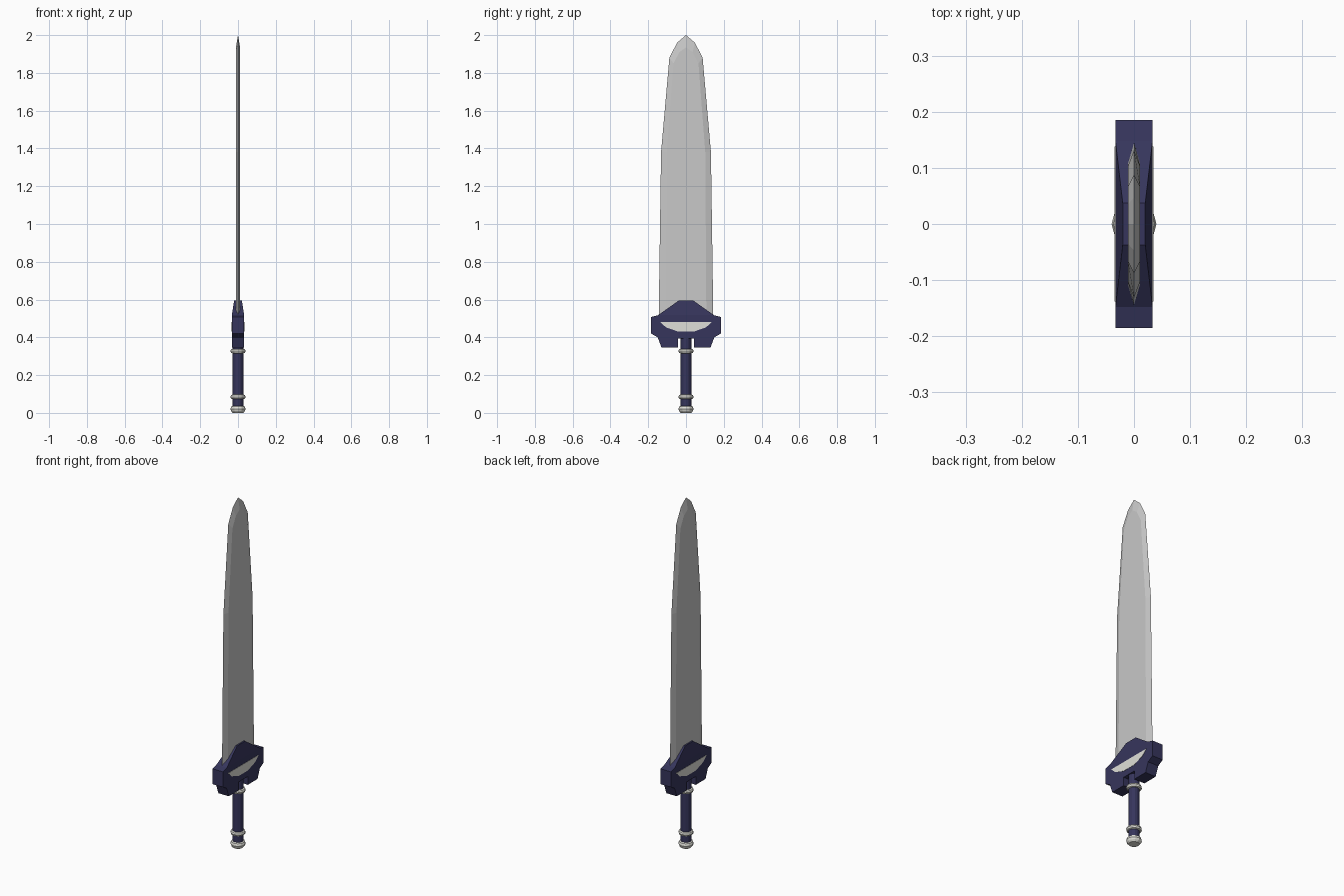
import bpy, bmesh, math

if "Cube" in bpy.data.objects:
    bpy.data.objects.remove(bpy.data.objects["Cube"])


def material(name, rgb):
    m = bpy.data.materials.new(name)
    m.diffuse_color = (*rgb, 1)
    m.use_nodes = True
    m.node_tree.nodes["Principled BSDF"].inputs["Base Color"].default_value = m.diffuse_color
    return m


STEEL = material("blade steel", (0.58, 0.58, 0.58))
NAVY = material("dark navy", (0.037, 0.036, 0.107))
SILVER = material("pale silver", (0.74, 0.74, 0.69))


def finish(bm, name, mat):
    bmesh.ops.remove_doubles(bm, verts=bm.verts, dist=1e-5)
    bmesh.ops.recalc_face_normals(bm, faces=bm.faces)
    me = bpy.data.meshes.new(name)
    bm.to_mesh(me)
    bm.free()
    me.materials.append(mat)
    ob = bpy.data.objects.new(name, me)
    bpy.context.collection.objects.link(ob)
    return ob


def mirrored(half):
    """Close a right-hand (y, z) outline with its mirror image."""
    return half + [(-y, z) for y, z in reversed(half) if y > 0]


def loft(name, loops, mat):
    """Join successive (x, outline) loops, capping both ends."""
    bm = bmesh.new()
    rows = [[bm.verts.new((x, y, z)) for y, z in pts] for x, pts in loops]
    n = len(rows[0])
    for a, b in zip(rows, rows[1:]):
        for i in range(n):
            j = (i + 1) % n
            bm.faces.new((a[i], a[j], b[j], b[i]))
    bm.faces.new(rows[0])
    bm.faces.new(rows[-1])
    return finish(bm, name, mat)


def lathe(name, profile, mat, sides=12):
    """Spin an (r, z) profile around the handle axis."""
    bm = bmesh.new()
    rows = [[bm.verts.new((r * math.cos(2 * math.pi * k / sides),
                           r * math.sin(2 * math.pi * k / sides), z))
             for k in range(sides)] for r, z in profile]
    for a, b in zip(rows, rows[1:]):
        for i in range(sides):
            j = (i + 1) % sides
            bm.faces.new((a[i], a[j], b[j], b[i]))
    bm.faces.new(rows[0])
    bm.faces.new(rows[-1])
    return finish(bm, name, mat)


# Blade: sharp rim at x = 0, bevelled up to two flat faces
rim = mirrored([(0.145, 0.47), (0.132, 1.38), (0.088, 1.88), (0.047, 1.96), (0, 2.0)])
flat = mirrored([(0.108, 0.47), (0.102, 1.38), (0.066, 1.85), (0.035, 1.91), (0, 1.935)])
loft("blade", [(-0.011, flat), (0, rim), (0.011, flat)], STEEL)

# Guard body with notches beside the handle
body = mirrored([(0.03, 0.395), (0.042, 0.395), (0.042, 0.347), (0.13, 0.347),
                 (0.15, 0.4), (0.185, 0.42), (0.185, 0.508), (0.148, 0.517)])
loft("guard", [(-0.033, body), (0.033, body)], NAVY)

# Guard crest, narrowing towards its top
bm = bmesh.new()
bmesh.ops.create_cube(bm, size=2)
for v in bm.verts:
    top = v.co.z > 0
    v.co.x *= 0.02 if top else 0.033
    v.co.y *= 0.037 if top else 0.148
    v.co.z = 0.596 if top else 0.517
finish(bm, "guard_crest", NAVY)

# Inlay plates on both guard faces
inlay = mirrored([(0.04, 0.43), (0.105, 0.452), (0.138, 0.482)])
for side, label in ((1, "right"), (-1, "left")):
    loft("inlay_" + label, [(side * 0.030, inlay), (side * 0.0345, inlay)], SILVER)

# Handle, its two rings and the pommel
lathe("grip", [(0.029, 0.02), (0.029, 0.43)], NAVY)
for name, z in (("upper_ring", 0.327), ("lower_ring", 0.085)):
    lathe(name, [(0.028, z - 0.012), (0.037, z - 0.009), (0.04, z),
                 (0.037, z + 0.009), (0.028, z + 0.012)], SILVER)
lathe("pommel", [(0.028, 0), (0.036, 0.009), (0.04, 0.02), (0.036, 0.033),
                 (0.028, 0.038)], SILVER)
